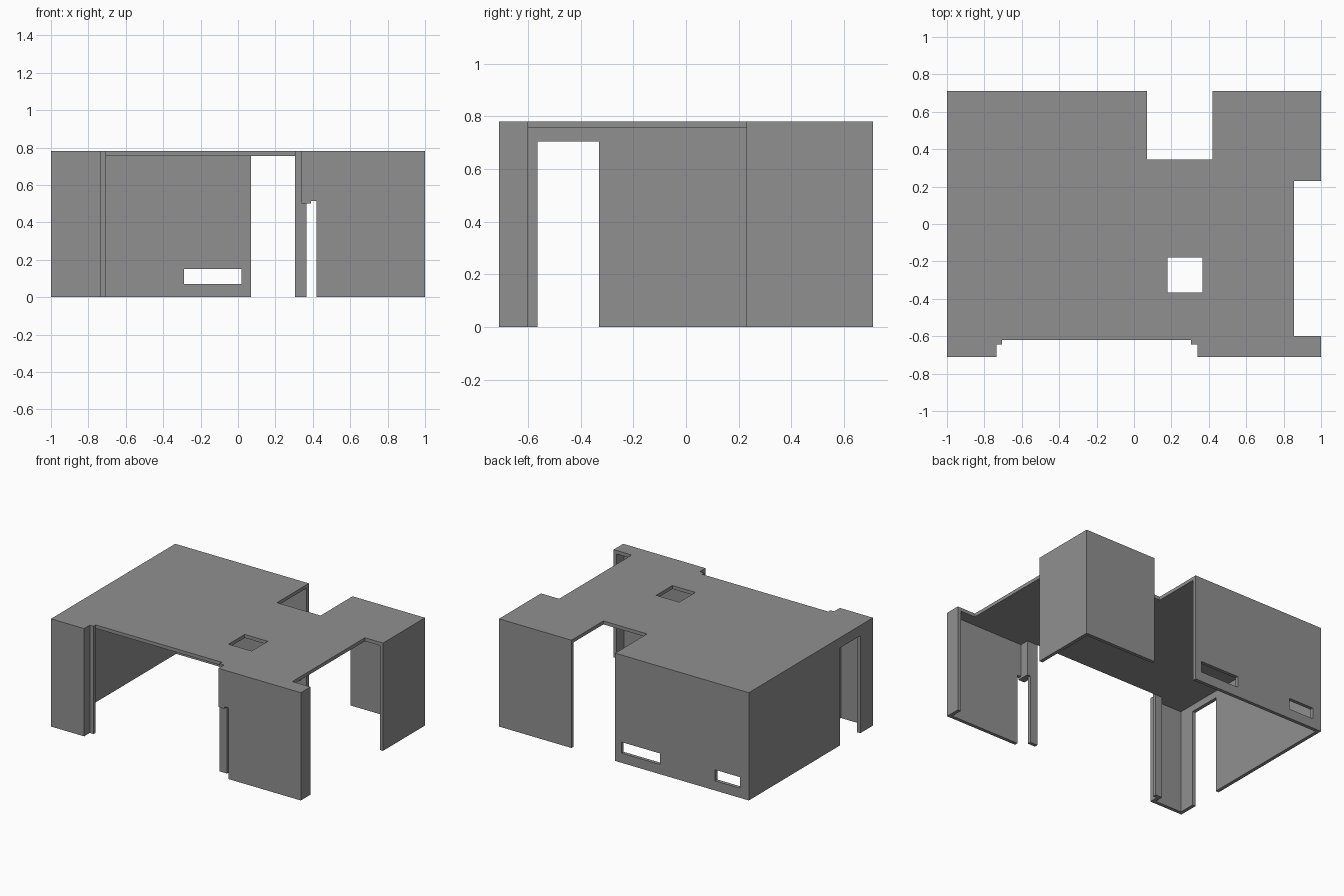
import bpy, bmesh

if "Cube" in bpy.data.objects:
    bpy.data.objects.remove(bpy.data.objects["Cube"])

H = 0.78        # overall height
T = 0.025       # wall and roof thickness
CEIL = H - T

grey = bpy.data.materials.new("mid grey")
grey.diffuse_color = (0.28, 0.28, 0.28, 1)
grey.use_nodes = True
grey.node_tree.nodes["Principled BSDF"].inputs["Base Color"].default_value = grey.diffuse_color


def prism(name, outline, z0, z1):
    """Extrude a plan outline between two heights."""
    bm = bmesh.new()
    base = bm.faces.new([bm.verts.new((x, y, z0)) for x, y in outline])
    ext = bmesh.ops.extrude_face_region(bm, geom=[base])
    top = [v for v in ext["geom"] if isinstance(v, bmesh.types.BMVert)]
    bmesh.ops.translate(bm, vec=(0, 0, z1 - z0), verts=top)
    bmesh.ops.recalc_face_normals(bm, faces=bm.faces)
    mesh = bpy.data.meshes.new(name)
    bm.to_mesh(mesh)
    bm.free()
    mesh.materials.append(grey)
    obj = bpy.data.objects.new(name, mesh)
    bpy.context.collection.objects.link(obj)
    return obj


def cut(obj, x0, x1, y0, y1, z0, z1):
    """Cut a box-shaped opening and remove the cutter."""
    cutter = prism("cutter", [(x0, y0), (x1, y0), (x1, y1), (x0, y1)], z0, z1)
    cutter.hide_render = True
    mod = obj.modifiers.new("opening", 'BOOLEAN')
    mod.operation = 'DIFFERENCE'
    mod.solver = 'EXACT'
    mod.object = cutter
    bpy.context.view_layer.objects.active = obj
    bpy.ops.object.modifier_apply(modifier=mod.name)
    bpy.data.objects.remove(cutter)


# Flat roof with notched edges and a square skylight
roof = prism("roof", [
    (-1, -0.71), (-0.735, -0.71), (-0.735, -0.645), (-0.705, -0.645), (-0.705, -0.62),
    (0.305, -0.62), (0.305, -0.645), (0.34, -0.645), (0.34, -0.71), (1, -0.71),
    (1, -0.6), (0.855, -0.6), (0.855, 0.23), (1, 0.23), (1, 0.71),
    (0.42, 0.71), (0.42, 0.345), (0.07, 0.345), (0.07, 0.71), (-1, 0.71)], CEIL, H)
cut(roof, 0.18, 0.365, -0.365, -0.18, 0.6, 1)

# Back, left and front-left walls, ending in the stepped door jamb
left = prism("left_walls", [
    (0.07, 0.71), (-1, 0.71), (-1, -0.71), (-0.735, -0.71), (-0.735, -0.645),
    (-0.705, -0.645), (-0.705, -0.62), (-0.735 - T, -0.62), (-0.735 - T, -0.71 + T),
    (-1 + T, -0.71 + T), (-1 + T, 0.71 - T), (0.07, 0.71 - T)], 0, CEIL)
cut(left, -1.1, -0.9, -0.565, -0.33, -0.1, 0.705)       # side doorway
for x0, x1 in ((-0.29, 0.02), (-0.93, -0.73)):          # low vents
    cut(left, x0, x1, 0.6, 0.8, 0.07, 0.15)

# Back-right corner walls
prism("back_right_walls", [
    (0.42, 0.71), (0.42, 0.71 - T), (1 - T, 0.71 - T), (1 - T, 0.23),
    (1, 0.23), (1, 0.71)], 0, CEIL)

# Front-right walls with jamb, opened up beside the lower post
front = prism("front_right_walls", [
    (0.34, -0.71), (1, -0.71), (1, -0.6), (1 - T, -0.6), (1 - T, -0.71 + T),
    (0.39, -0.71 + T), (0.39, -0.62), (0.305, -0.62), (0.305, -0.645),
    (0.34, -0.645)], 0, CEIL)
cut(front, 0.2, 0.42, -0.8, -0.645, -0.1, 0.5)
cut(front, 0.365, 0.42, -0.8, -0.55, -0.1, 0.5)
cut(front, 0.39, 0.42, -0.8, -0.55, -0.1, 0.515)
